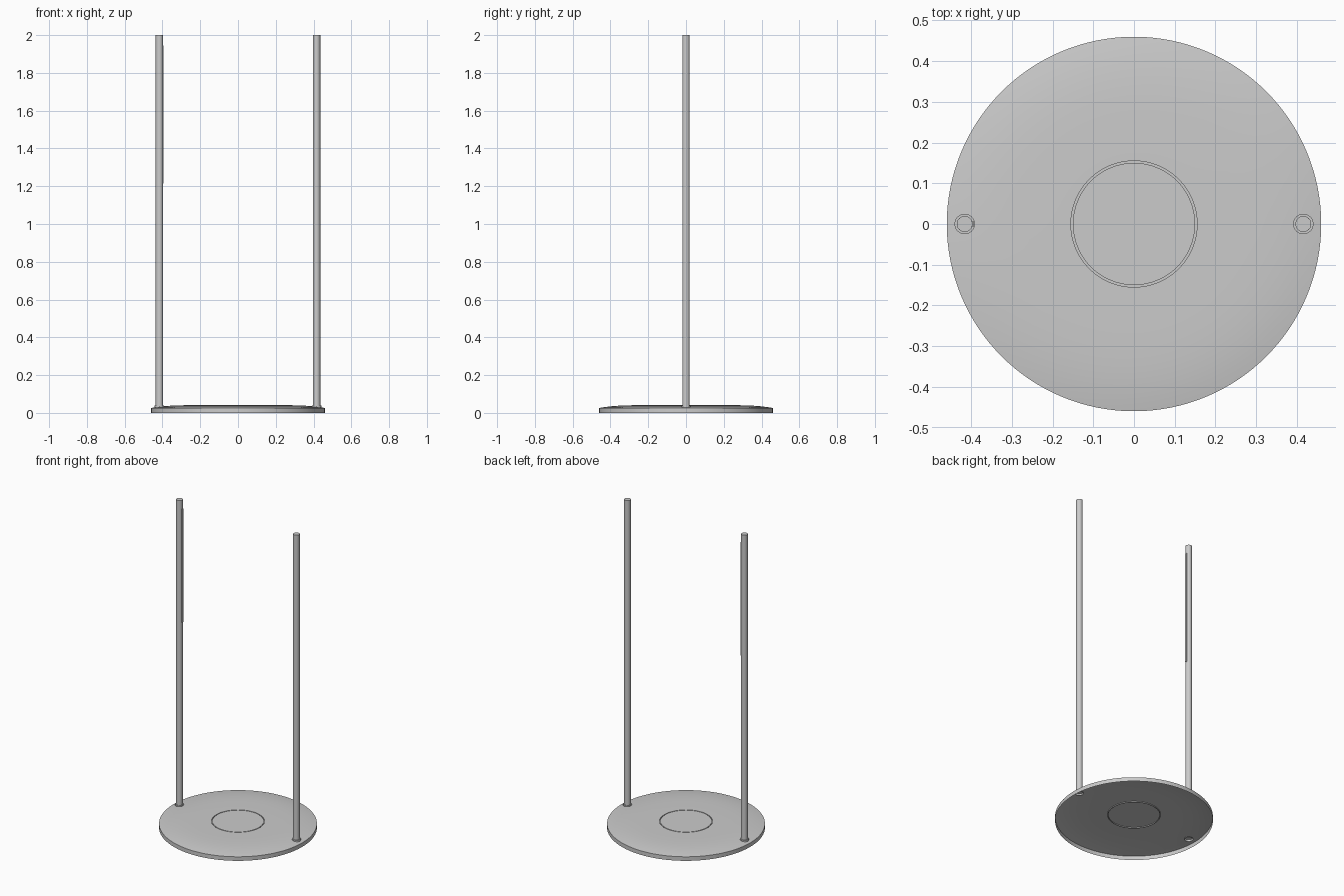
import bpy, bmesh, math

if "Cube" in bpy.data.objects:
    bpy.data.objects.remove(bpy.data.objects["Cube"])


def lathe(name, profile, segments, x=0.0, closed=False):
    """Revolve a (radius, z) profile around a vertical axis at x."""
    bm = bmesh.new()
    verts = [bm.verts.new((r, 0, z)) for r, z in profile]
    first = 0 if closed else 1
    edges = [bm.edges.new((verts[i - 1], verts[i])) for i in range(first, len(verts))]
    bmesh.ops.spin(bm, geom=verts + edges, cent=(0, 0, 0), axis=(0, 0, 1),
                   angle=math.tau, steps=segments, use_duplicate=False)
    bmesh.ops.remove_doubles(bm, verts=bm.verts, dist=1e-5)
    bmesh.ops.dissolve_degenerate(bm, edges=bm.edges, dist=1e-6)
    bmesh.ops.delete(bm, geom=[e for e in bm.edges if not e.link_faces], context='EDGES')
    bmesh.ops.recalc_face_normals(bm, faces=bm.faces)
    mesh = bpy.data.meshes.new(name)
    bm.to_mesh(mesh)
    bm.free()
    obj = bpy.data.objects.new(name, mesh)
    bpy.context.collection.objects.link(obj)
    obj.location.x = x
    return obj


def cylinder(name, x, radius, z0, z1, sides=32):
    bpy.ops.mesh.primitive_cylinder_add(vertices=sides, radius=radius, depth=z1 - z0,
                                        location=(x, 0, (z0 + z1) / 2))
    obj = bpy.context.object
    obj.name = name
    return obj


def activate(obj):
    bpy.ops.object.select_all(action='DESELECT')
    obj.select_set(True)
    bpy.context.view_layer.objects.active = obj


def smooth(obj):
    activate(obj)
    bpy.ops.object.shade_smooth_by_angle(angle=math.radians(30))


POLE_X = 0.416
COLLAR_R, POLE_R, COLLAR_TOP = 0.025, 0.0195, 0.04

# Base cover: domed rim, flat middle with a narrow ring groove
base = lathe("base_cover", [(0, 0), (0.46, 0), (0.46, 0.026), (0.43, 0.031),
                            (0.39, 0.0355), (0.35, 0.0385), (0.31, 0.040),
                            (0.26, 0.041), (0.155, 0.041), (0.155, 0.036),
                            (0.15, 0.036), (0.15, 0.041), (0, 0.041)], 128, closed=True)

# Poles rising from small raised collars
for side, x in (("left", -POLE_X), ("right", POLE_X)):
    cutter = cylinder(side + "_cutter", x, COLLAR_R, -0.1, 0.1)
    hole = base.modifiers.new("hole", 'BOOLEAN')
    hole.operation = 'DIFFERENCE'
    hole.solver = 'EXACT'
    hole.object = cutter
    activate(base)
    bpy.ops.object.modifier_apply(modifier="hole")
    bpy.data.objects.remove(cutter)
    smooth(lathe(side + "_collar", [(COLLAR_R, 0.029), (COLLAR_R, COLLAR_TOP),
                                    (POLE_R, COLLAR_TOP)], 32, x))
    smooth(cylinder(side + "_pole", x, POLE_R, COLLAR_TOP - 0.001, 2.0))

# Open the underside of the cover
bm = bmesh.new()
bm.from_mesh(base.data)
under = [f for f in bm.faces if min(v.co.z for v in f.verts) < 1e-4
         and f.calc_center_median().xy.length < 0.455]
bmesh.ops.delete(bm, geom=under, context='FACES')
bm.to_mesh(base.data)
bm.free()
smooth(base)

# Slim strip on the inner side of the left pole
bpy.ops.mesh.primitive_cube_add(size=1, location=(-POLE_X + POLE_R - 0.001, 0, 1.58))
strip = bpy.context.object
strip.name = "pole_strip"
strip.scale = (0.008, 0.012, 0.73)
